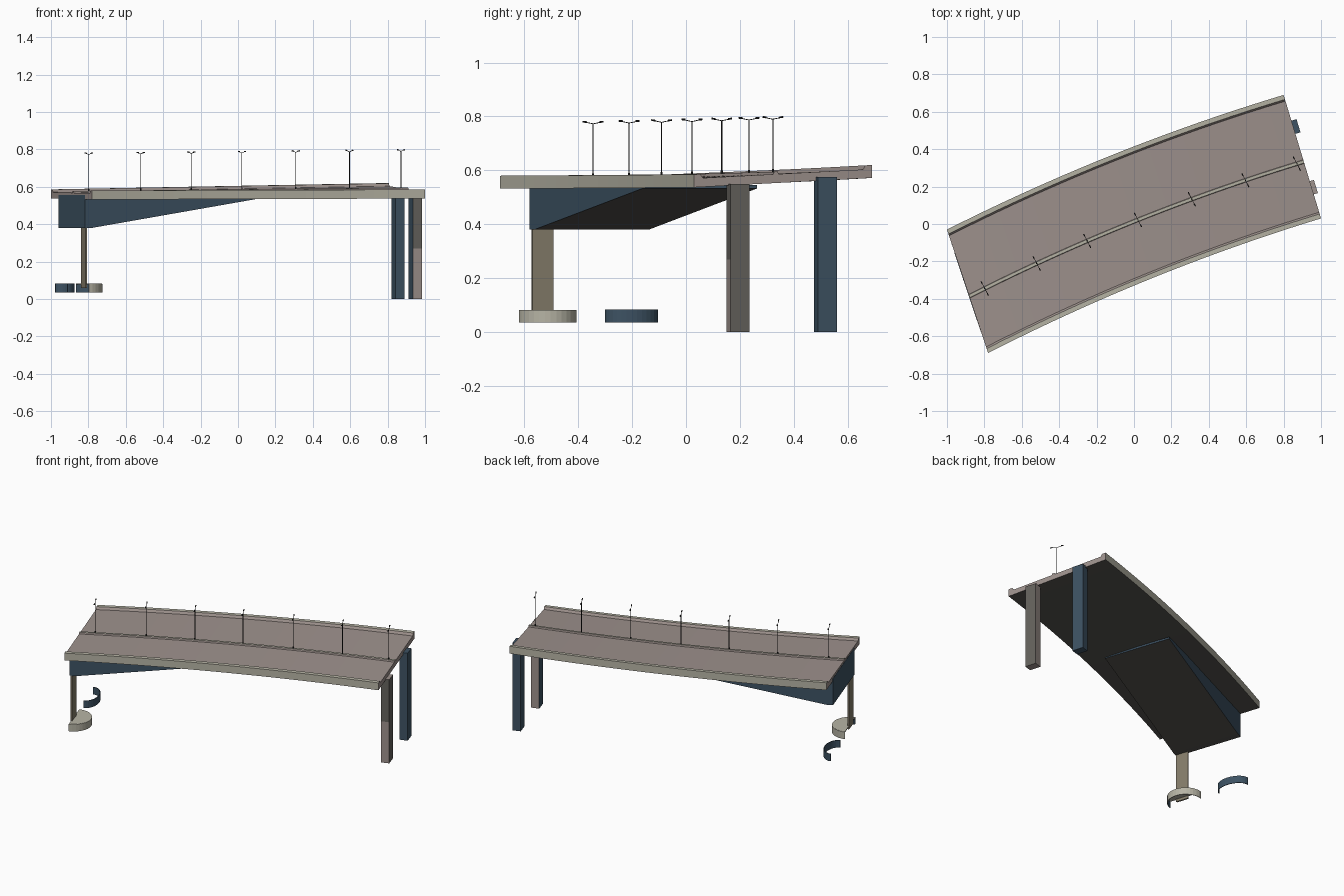
import bpy, bmesh, math
from mathutils import Vector, Matrix

if "Cube" in bpy.data.objects:
    bpy.data.objects.remove(bpy.data.objects["Cube"])

def mat(name, r, g, b):
    m = bpy.data.materials.new(name)
    m.diffuse_color = (r, g, b, 1)
    m.use_nodes = True
    m.node_tree.nodes["Principled BSDF"].inputs["Base Color"].default_value = m.diffuse_color
    return m

PINK = mat("road_pink_grey", .34, .285, .265)
BEIGE = mat("pale_concrete", .47, .455, .375)
NAVY = mat("slate_blue", .047, .085, .125)
UNDER = mat("underside_brown", .09, .086, .078)
PIER = mat("pier_tan", .24, .21, .15)
BLACK = mat("lamp_black", .02, .02, .02)
GREY = mat("column_grey", .13, .125, .11)

def finish(name, bm, mats, rule=None):
    bmesh.ops.recalc_face_normals(bm, faces=bm.faces)
    bm.normal_update()
    if rule:
        for f in bm.faces:
            f.material_index = rule(f.normal, f.calc_center_median())
    me = bpy.data.meshes.new(name)
    bm.to_mesh(me)
    bm.free()
    for m in mats:
        me.materials.append(m)
    ob = bpy.data.objects.new(name, me)
    bpy.context.collection.objects.link(ob)
    return ob

def loft(bm, rings, cols=None, cap=0):
    """Skin closed rings of points; cols gives one material per profile edge."""
    vs = [[bm.verts.new(p) for p in r] for r in rings]
    n = len(vs[0])
    for a, b in zip(vs, vs[1:]):
        for i in range(n):
            j = (i + 1) % n
            f = bm.faces.new((a[i], a[j], b[j], b[i]))
            f.material_index = cols[i] if cols else 0
    for r in (vs[0], vs[-1]):
        bm.faces.new(r).material_index = cap

# Road path: a gentle bow, with a cross slope that grows to the right end
def path(t, u, h):
    k = 4 * t * (1 - t)
    cx = -.89 + 1.79 * t - .014 * k
    cy = -.36 + .72 * t + .040 * k
    wx = .22 - .02 * t
    far, near = .538 + .034 * t, .532 + .005 * t
    return Vector((cx + (u - .5) * wx, cy - (u - .5) * .66, far + (near - far) * u + h))

M = .54  # median position across the deck
profile = [(0, 0), (0, .048), (.036, .048), (.05, .033), (M - .015, .033), (M - .011, .042),
           (M + .011, .042), (M + .015, .033), (.95, .033), (.964, .048), (1, .048), (1, 0)]
bm = bmesh.new()
N = 20
loft(bm, [[path(i / N, u, h) for u, h in profile] for i in range(N + 1)],
     [1, 1, 0, 0, 0, 1, 0, 0, 0, 1, 1, 2])
finish("road_deck", bm, [PINK, BEIGE, UNDER])

# Tapering girder under the left end
E = Vector((.22, -.66, 0)).normalized()      # along the cut end
D = Vector((.91, .42, 0)).normalized()       # along the road
A, B = Vector((-.96, -.155, 0)), Vector((-.818, -.58, 0))
side = [(0, .555), (0, .38), (.04, .38), (1.0, .533), (1.0, .545)]
bm = bmesh.new()
loft(bm, [[P + D * s + Vector((0, 0, z)) for s, z in side] for P in (A, B)])
finish("tapered_girder", bm, [NAVY, UNDER], lambda n, c: 1 if n.z < -.5 else 0)

# Upright blocks turned to the line of the deck end
def block(name, x, y, a, b, cuts, mats, rule=None):
    bm = bmesh.new()
    ang = math.radians(17)
    ca, sa = math.cos(ang), math.sin(ang)
    sec = [(p * a / 2, q * b / 2) for p, q in ((-1, -1), (1, -1), (1, 1), (-1, 1))]
    loft(bm, [[Vector((x + p * ca - q * sa, y + p * sa + q * ca, z)) for p, q in sec] for z in cuts])
    return finish(name, bm, mats, rule)

def column_rule(n, c):
    if n.x < -.5:
        return 1                              # left side
    if n.y < -.5:
        return 0 if c.z < .27 else 2          # front, two-tone
    return 2 if n.x > .5 else 0

block("left_pier", -.823, -.532, .010, .083, (.06, .39), [PIER])
block("back_right_column", .855, .518, .051, .0735, (0, .575), [NAVY])
block("front_right_column", .948, .193, .051, .0735, (0, .27, .55), [PINK, NAVY, GREY], column_rule)

# Half-round footing shells, open on the cut side and below
def footing(name, mid, half, depth, z0, z1, mats, capped):
    bm = bmesh.new()
    out = Vector((-E.y, E.x, 0))
    c = Vector(mid)
    n, t = 16, .004
    def pt(i, inset, z):
        a = math.pi * i / n
        return c + E * math.cos(a) * (half - inset) + out * math.sin(a) * (depth - inset) + Vector((0, 0, z))
    rings = [[pt(i, 0, z0), pt(i, 0, z1), pt(i, t, z1), pt(i, t, z0)] for i in range(n + 1)]
    loft(bm, rings, [0, 0, 1, 0])
    if capped:
        lid = [[pt(i, t * .5, z) for i in range(n + 1)] for z in (z1 - .004, z1 + .001)]
        loft(bm, lid)
    finish(name, bm, mats)

footing("front_footing", (-.832, -.515, 0), .11, .108, .035, .081, [BEIGE, NAVY], True)
footing("back_footing", (-.945, -.203, 0), .102, .068, .035, .083, [NAVY, NAVY], False)

# Twin-arm street lamps along the median
def rod(bm, p, q, r):
    d = q - p
    m = Matrix.Translation((p + q) / 2) @ d.to_track_quat('Z', 'Y').to_matrix().to_4x4()
    bmesh.ops.create_cone(bm, cap_ends=True, segments=6, radius1=r, radius2=r, depth=d.length, matrix=m)

for k, t in enumerate((.048, .207, .36, .512, .672, .83, .98)):
    bm = bmesh.new()
    base = path(t, M, .04)
    top = base + Vector((0, 0, .197))
    rod(bm, base, base + Vector((0, 0, .012)), .004)
    rod(bm, base, top, .002)
    across = Vector((.46, -.89, 0))
    for s in (-1, 1):
        tip = top + across * (.042 * s) + Vector((0, 0, .008))
        rod(bm, top, tip, .0015)
        rod(bm, tip - across * (.014 * s) - Vector((0, 0, .001)), tip, .0035)
    finish(f"street_lamp_{k + 1}", bm, [BLACK])
